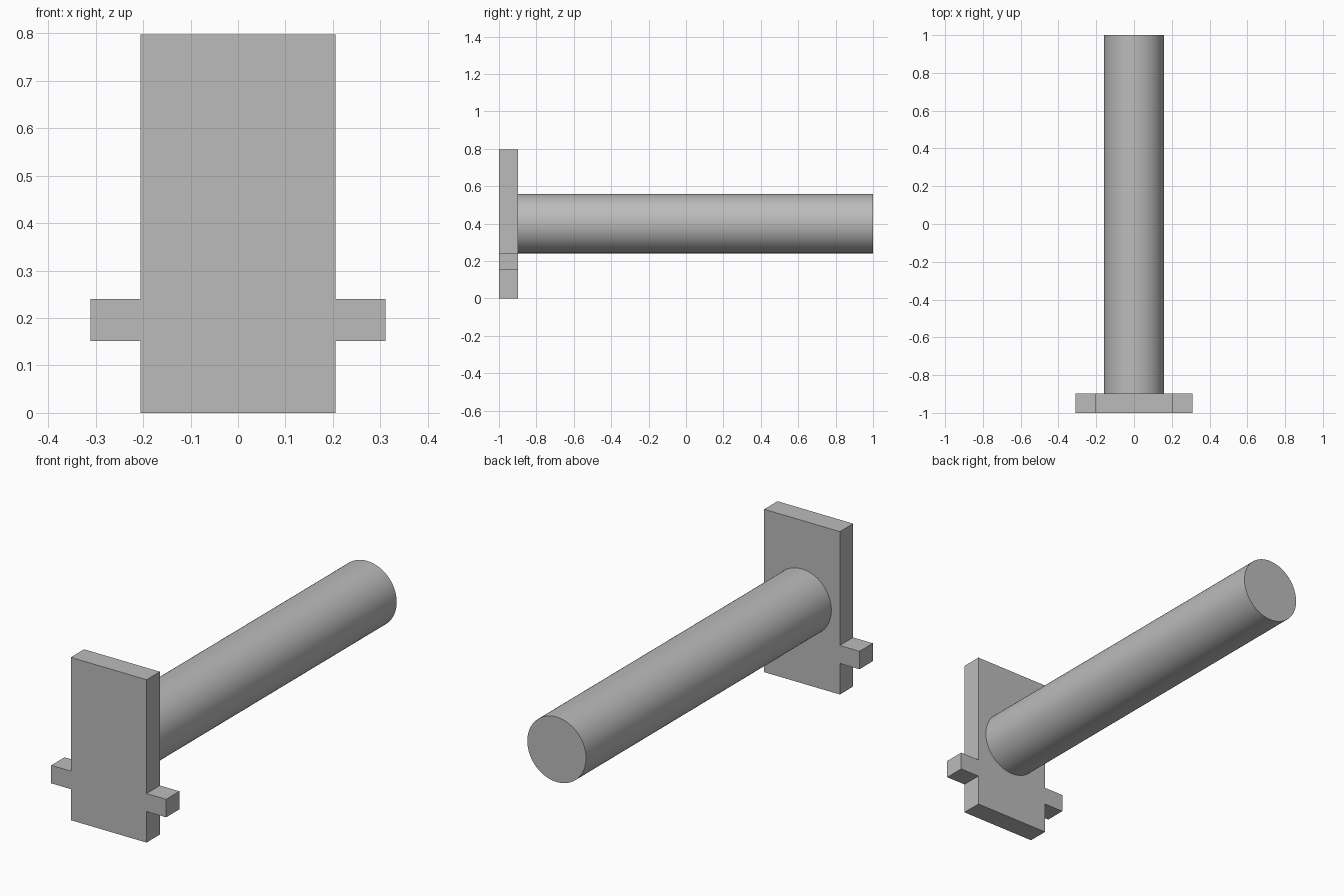
import bpy
import bmesh
import math
from mathutils import Matrix, Vector

cube = bpy.data.objects.get("Cube")
if cube:
    bpy.data.objects.remove(cube, do_unlink=True)

# Single plain grey finish
GREY = (0.5, 0.5, 0.5, 1)
grey = bpy.data.materials.new("plain_grey")
grey.use_nodes = True
grey.diffuse_color = GREY
grey.node_tree.nodes["Principled BSDF"].inputs["Base Color"].default_value = GREY

FRONT, PLATE_BACK, BACK = -1.0, -0.897, 1.0
HEIGHT, RADIUS = 0.797, 0.159


def finish(name, bm):
    bmesh.ops.recalc_face_normals(bm, faces=bm.faces)
    mesh = bpy.data.meshes.new(name)
    bm.to_mesh(mesh)
    bm.free()
    mesh.materials.append(grey)
    obj = bpy.data.objects.new(name, mesh)
    bpy.context.collection.objects.link(obj)
    return obj


# End plate with a side tab on each edge, extruded from one mirrored outline
half = [(0.205, 0), (0.205, 0.152), (0.311, 0.152),
        (0.311, 0.24), (0.205, 0.24), (0.205, HEIGHT)]
outline = half + [(-x, z) for x, z in reversed(half)]
bm = bmesh.new()
face = bm.faces.new([bm.verts.new((x, FRONT, z)) for x, z in outline])
result = bmesh.ops.extrude_face_region(bm, geom=[face], use_keep_orig=True)
moved = [v for v in result["geom"] if isinstance(v, bmesh.types.BMVert)]
bmesh.ops.translate(bm, verts=moved, vec=Vector((0, PLATE_BACK - FRONT, 0)))
finish("end_plate", bm)

# Round bar running back from the plate
bm = bmesh.new()
place = (Matrix.Translation((0, (PLATE_BACK + BACK) / 2, HEIGHT / 2 + 0.002))
         @ Matrix.Rotation(math.pi / 2, 4, "X"))
bmesh.ops.create_cone(bm, cap_ends=True, segments=96, radius1=RADIUS,
                      radius2=RADIUS, depth=BACK - PLATE_BACK, matrix=place)
bar = finish("round_bar", bm)
bpy.ops.object.select_all(action="DESELECT")
bar.select_set(True)
bpy.context.view_layer.objects.active = bar
bpy.ops.object.shade_smooth_by_angle(angle=math.radians(30))
